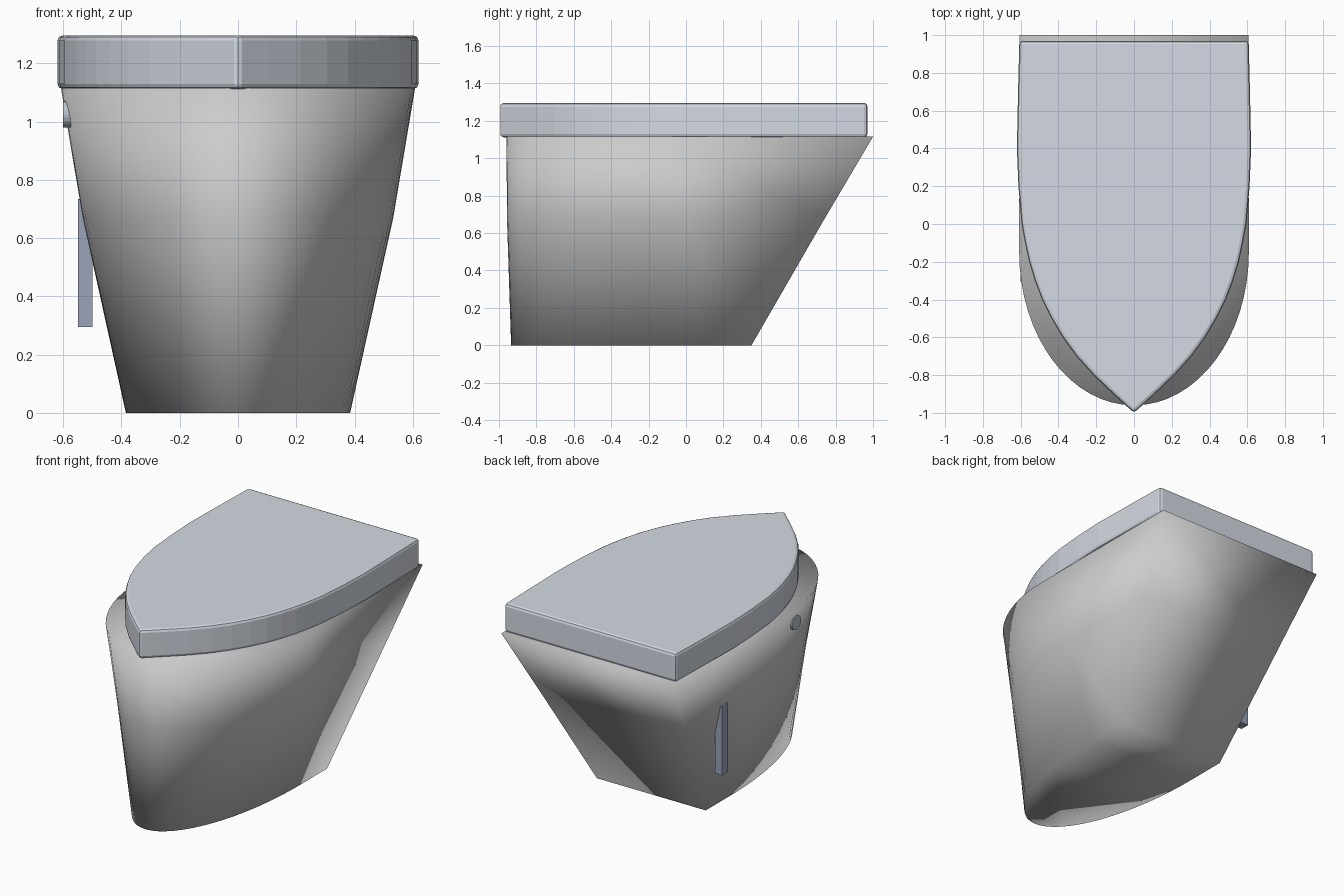
import bpy, bmesh, math
from mathutils import Matrix

if "Cube" in bpy.data.objects:
    bpy.data.objects.remove(bpy.data.objects["Cube"])


def finish(bm, name, smooth=False, color=None):
    bmesh.ops.recalc_face_normals(bm, faces=bm.faces)
    me = bpy.data.meshes.new(name)
    bm.to_mesh(me)
    bm.free()
    ob = bpy.data.objects.new(name, me)
    bpy.context.collection.objects.link(ob)
    for p in me.polygons:
        p.use_smooth = smooth
    if color:
        mat = bpy.data.materials.new(name + "_mat")
        mat.diffuse_color = color
        mat.use_nodes = True
        mat.node_tree.nodes["Principled BSDF"].inputs["Base Color"].default_value = mat.diffuse_color
        me.materials.append(mat)
    return ob


# bowl body: three U-shaped rings, straight sloping back, rounded front
def u_ring(z, w, xb, yb, yc, yf, n=32):
    pts = [(xb, yb, z)]
    for i in range(n + 1):
        a = math.pi * i / n
        pts.append((w * math.cos(a), yc + (yf - yc) * math.sin(a), z))
    pts.append((-xb, yb, z))
    return pts


bm = bmesh.new()
rings = []
for args in [(0, .385, .385, .35, .08, -.935),
             (.67, .533, .519, .737, 0, -.957),
             (1.115, .608, .606, 1.0, -.15, -.96)]:
    rings.append([bm.verts.new(p) for p in u_ring(*args)])
n = len(rings[0])
for a, b in zip(rings, rings[1:]):
    for i in range(n):
        j = (i + 1) % n
        bm.faces.new((a[i], a[j], b[j], b[i]))
bm.faces.new(rings[0])
bm.faces.new(rings[-1])
finish(bm, "bowl_body", smooth=True)

# lid: pointed shield outline, extruded and bevelled
half = [(.607, .97), (.614, .7), (.62, .4), (.612, .2), (.595, 0), (.577, -.1),
        (.555, -.2), (.525, -.3), (.487, -.4), (.437, -.5), (.378, -.6),
        (.305, -.7), (.215, -.8), (.11, -.9)]
outline = half + [(0, -1.0)] + [(-x, y) for x, y in reversed(half)]
bm = bmesh.new()
face = bm.faces.new([bm.verts.new((x, y, 1.112)) for x, y in outline])
ext = bmesh.ops.extrude_face_region(bm, geom=[face])
bmesh.ops.translate(bm, vec=(0, 0, .184),
                    verts=[v for v in ext["geom"] if isinstance(v, bmesh.types.BMVert)])
lid = finish(bm, "lid", color=(.66, .70, .77, 1))
bev = lid.modifiers.new("bevel", "BEVEL")
bev.width = .018
bev.segments = 2
bev.limit_method = "ANGLE"
bev.angle_limit = math.radians(50)

# side strip
bm = bmesh.new()
bmesh.ops.create_cube(bm, size=1, matrix=Matrix.Translation((-.525, .39, .515))
                      @ Matrix.Diagonal((.05, .06, .44, 1)))
finish(bm, "side_strip", color=(.32, .37, .48, 1))

# round side button
bm = bmesh.new()
bmesh.ops.create_cone(bm, cap_ends=True, segments=24, radius1=.045, radius2=.045, depth=.05,
                      matrix=Matrix.Translation((-.575, -.26, 1.025))
                      @ Matrix.Rotation(math.pi / 2, 4, "Y"))
finish(bm, "side_button", color=(.5, .55, .62, 1))
